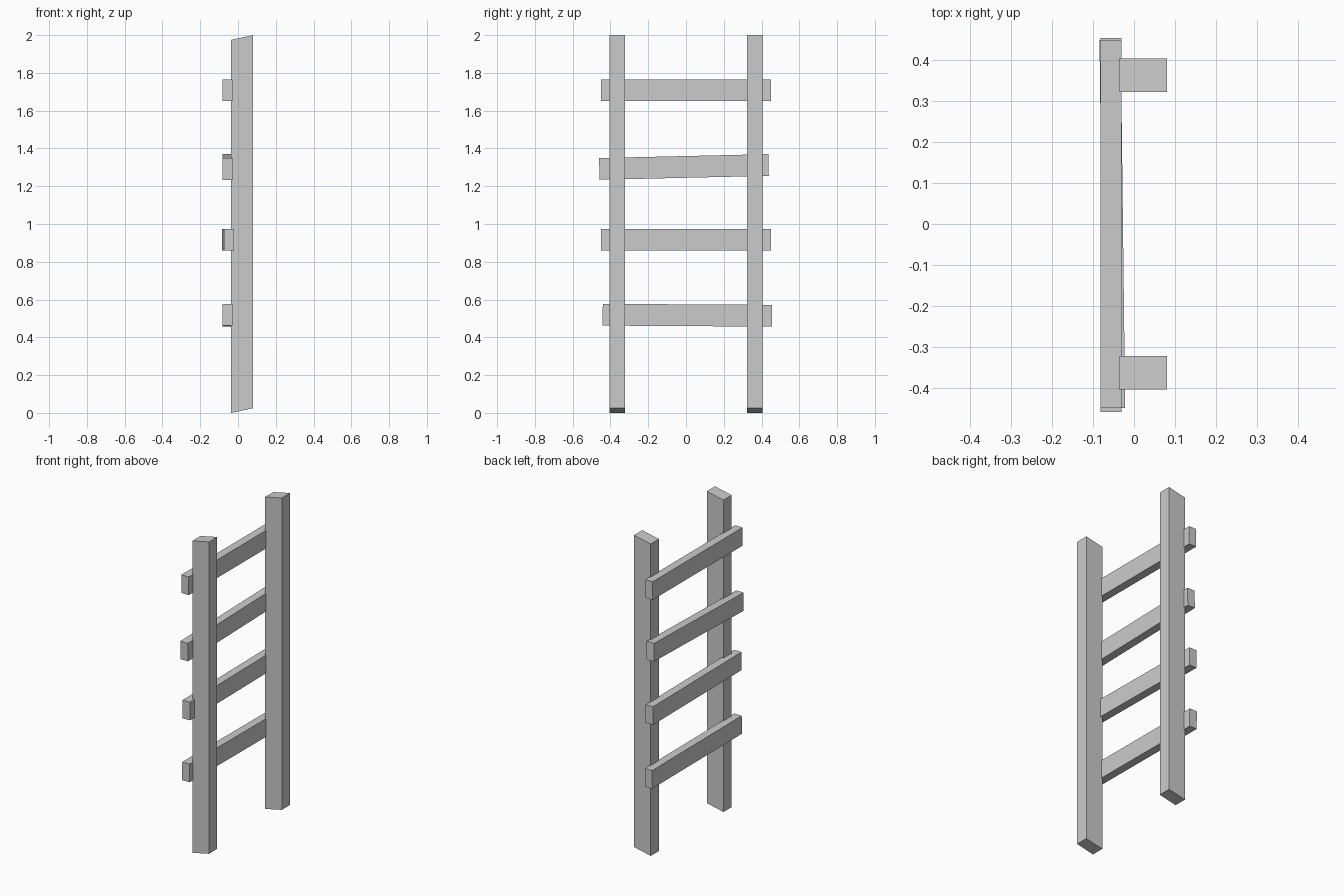
import bpy
import bmesh
from mathutils import Matrix, Vector

cube = bpy.data.objects.get("Cube")
if cube:
    bpy.data.objects.remove(cube, do_unlink=True)

# One plain grey for the whole ladder
grey = bpy.data.materials.new("light_grey")
grey.use_nodes = True
colour = (0.6, 0.6, 0.6, 1)
grey.diffuse_color = colour
grey.node_tree.nodes["Principled BSDF"].inputs["Base Color"].default_value = colour


def beam(name, centre, size, tilt=0.0, yaw=0.0, shear=0.0):
    """Box beam, with ends slanted along x by shear, then tilted and turned."""
    bm = bmesh.new()
    bmesh.ops.create_cube(bm, size=1)
    bmesh.ops.scale(bm, vec=size, verts=bm.verts)
    for v in bm.verts:
        v.co.z += shear * v.co.x
    turn = Matrix.Rotation(yaw, 4, "Z") @ Matrix.Rotation(tilt, 4, "X")
    bm.transform(Matrix.Translation(Vector(centre)) @ turn)
    mesh = bpy.data.meshes.new(name)
    bm.to_mesh(mesh)
    bm.free()
    mesh.materials.append(grey)
    obj = bpy.data.objects.new(name, mesh)
    bpy.context.collection.objects.link(obj)


# Uprights with slanted ends
for name, y in (("front_rail", -0.364), ("back_rail", 0.364)):
    beam(name, (0.022, y, 1.0), (0.117, 0.082, 1.975), shear=0.214)

# Rungs fixed to the -x side, some slightly crooked: y, z, length, tilt, yaw
rungs = [
    (0.007, 0.517, 0.896, -0.006, 0.0),
    (0.0, 0.917, 0.9, 0.0, 0.012),
    (-0.011, 1.302, 0.896, 0.023, 0.0),
    (0.0, 1.708, 0.9, 0.0, 0.0),
]
for i, (y, z, length, tilt, yaw) in enumerate(rungs, 1):
    x = -0.053 if yaw else -0.056
    beam(f"rung_{i}", (x, y, z), (0.052, length, 0.115), tilt, yaw)
